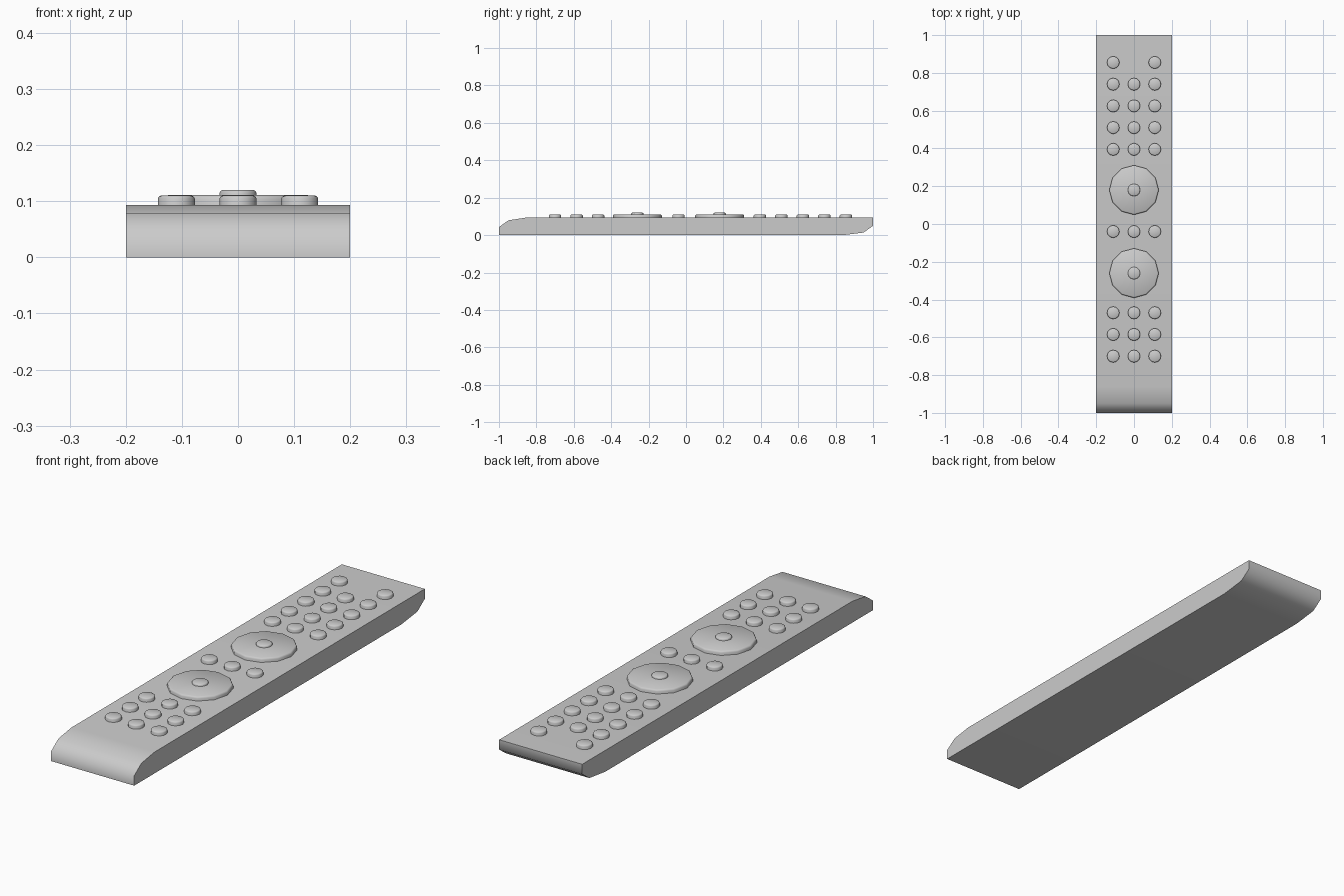
import bpy, bmesh, math

if "Cube" in bpy.data.objects:
    bpy.data.objects.remove(bpy.data.objects["Cube"])

TOP = 0.093


def finish(name, bm, angle):
    bmesh.ops.recalc_face_normals(bm, faces=bm.faces)
    mesh = bpy.data.meshes.new(name)
    bm.to_mesh(mesh)
    bm.free()
    obj = bpy.data.objects.new(name, mesh)
    bpy.context.collection.objects.link(obj)
    bpy.ops.object.select_all(action='DESELECT')
    obj.select_set(True)
    bpy.context.view_layer.objects.active = obj
    bpy.ops.object.shade_smooth_by_angle(angle=math.radians(angle))
    return obj


def disc(name, x, y, radius, z0, z1, bevel, sides=12):
    # Low-sided puck with a chamfered top rim
    bm = bmesh.new()
    rings = []
    for r, z in ((radius, z0), (radius, z1 - bevel),
                 (radius - bevel * 0.4, z1 - bevel * 0.35), (radius - bevel, z1)):
        rings.append([bm.verts.new((x + r * math.cos(math.tau * i / sides),
                                    y + r * math.sin(math.tau * i / sides), z))
                      for i in range(sides)])
    for a, b in zip(rings, rings[1:]):
        for i in range(sides):
            j = (i + 1) % sides
            bm.faces.new((a[i], a[j], b[j], b[i]))
    bm.faces.new(rings[0][::-1])
    bm.faces.new(rings[-1])
    return finish(name, bm, 40)


# Body: side profile (y, z) extruded across the width
profile = [(-1, 0), (0.84, 0), (0.95, 0.014), (1, 0.05), (1, TOP),
           (-0.86, TOP), (-0.95, 0.079), (-1, 0.043)]
bm = bmesh.new()
face = bm.faces.new([bm.verts.new((-0.2, y, z)) for y, z in profile])
ext = bmesh.ops.extrude_face_region(bm, geom=[face])
bmesh.ops.translate(bm, vec=(0.4, 0, 0),
                    verts=[v for v in ext['geom'] if isinstance(v, bmesh.types.BMVert)])
finish("body", bm, 60)

# Small buttons in rows of three; the top row has no middle button
for y in (0.855, 0.74, 0.625, 0.51, 0.395, -0.04, -0.47, -0.585, -0.70):
    for x in (-0.11, 0, 0.11):
        if x == 0 and y > 0.8:
            continue
        disc("button", x, y, 0.033, TOP - 0.01, 0.11, 0.005)

# Two large dials with a centre button each
for y in (0.18, -0.26):
    disc("dial", 0, y, 0.131, TOP - 0.01, 0.111, 0.007)
    disc("dial_centre_button", 0, y, 0.033, TOP, 0.12, 0.005)
